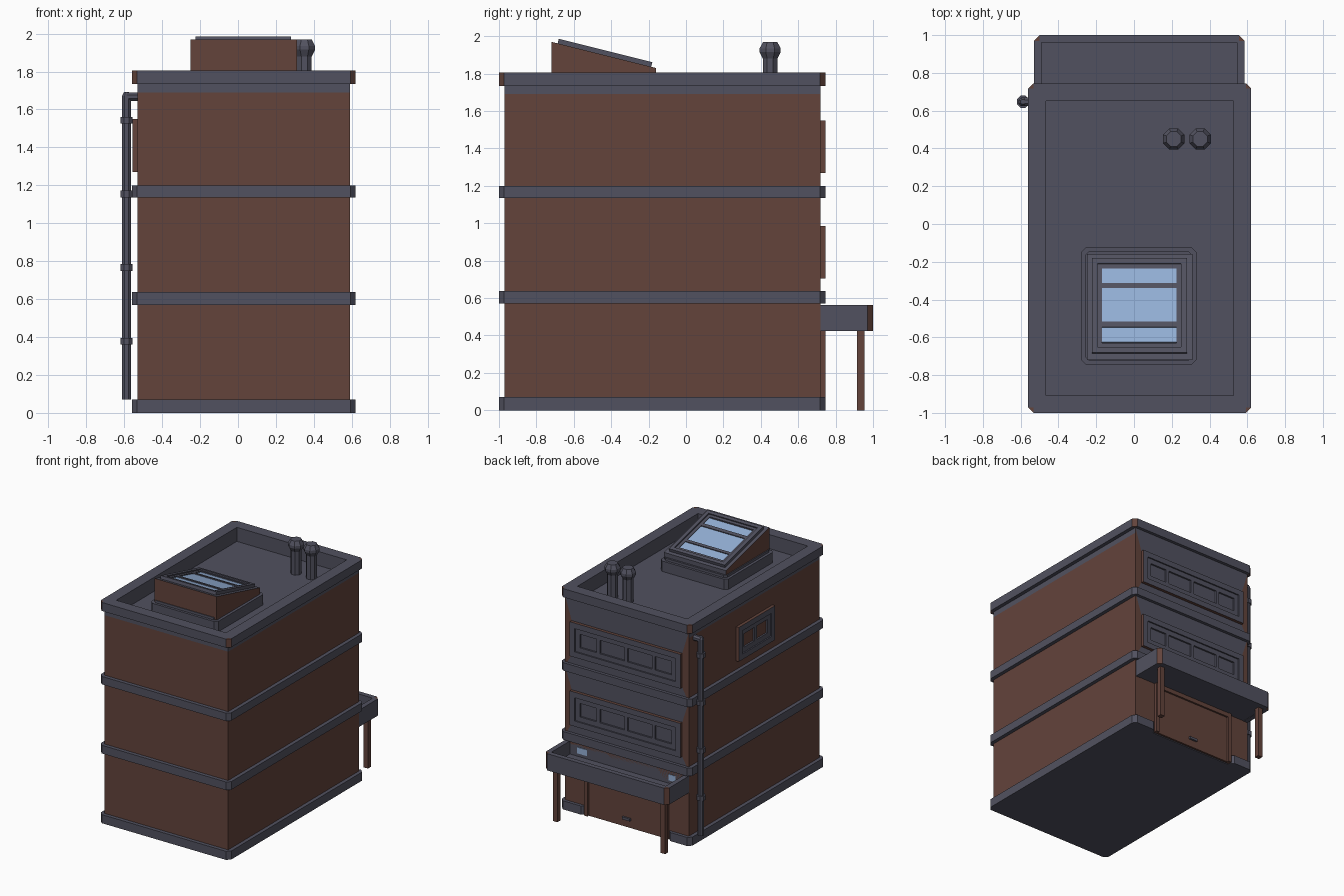
import bpy, bmesh, math
from mathutils import Matrix, Vector

if "Cube" in bpy.data.objects:
    bpy.data.objects.remove(bpy.data.objects["Cube"])


def material(name, rgb):
    m = bpy.data.materials.new(name)
    m.diffuse_color = (*rgb, 1)
    m.use_nodes = True
    m.node_tree.nodes["Principled BSDF"].inputs["Base Color"].default_value = m.diffuse_color
    return m


MATS = [material("brick brown", (0.125, 0.057, 0.044)),
        material("slate grey", (0.083, 0.083, 0.115)),
        material("glass blue", (0.30, 0.44, 0.68))]
BRICK, SLATE, BLUE = 0, 1, 2


def finish(name, bm, mx=None):
    bmesh.ops.recalc_face_normals(bm, faces=bm.faces)
    me = bpy.data.meshes.new(name)
    bm.to_mesh(me)
    bm.free()
    if mx:
        me.transform(mx)
    for m in MATS:
        me.materials.append(m)
    ob = bpy.data.objects.new(name, me)
    bpy.context.collection.objects.link(ob)
    return ob


def box(name, x, y, z, mat, bevel=0, mx=None):
    """Box from ranges; bevel chamfers the vertical edges."""
    bm = bmesh.new()
    bmesh.ops.create_cube(bm, size=1)
    for v in bm.verts:
        v.co = [r[0] if c < 0 else r[1] for c, r in zip(v.co, (x, y, z))]
    if bevel:
        es = [e for e in bm.edges if abs(e.verts[0].co.z - e.verts[1].co.z) > 1e-5]
        bmesh.ops.bevel(bm, geom=es, offset=bevel, segments=1, affect='EDGES')
    for f in bm.faces:
        f.material_index = mat
    return finish(name, bm, mx)


def rect(x, y, i=0):
    return [(x[0] + i, y[0] + i), (x[1] - i, y[0] + i), (x[1] - i, y[1] - i), (x[0] + i, y[1] - i)]


def ring(name, x, y, z, t, side=SLATE, bevel=0, mx=None):
    """Rectangular frame of width t; outer sides may have their own colour."""
    bm = bmesh.new()
    ol, oh, il, ih = [[bm.verts.new((*p, h)) for p in rect(x, y, i)]
                      for i, h in ((0, z[0]), (0, z[1]), (t, z[0]), (t, z[1]))]
    for i in range(4):
        j = (i + 1) % 4
        for a, b, m in ((ol, oh, side), (oh, ih, SLATE), (ih, il, SLATE), (il, ol, SLATE)):
            bm.faces.new((a[i], a[j], b[j], b[i])).material_index = m
    if bevel:
        es = [e for a, b in zip(ol, oh) for e in a.link_edges if e.other_vert(a) is b]
        bmesh.ops.bevel(bm, geom=es, offset=bevel, segments=1, affect='EDGES')
    return finish(name, bm, mx)


def lathe(name, prof, mx, n=8):
    """Solid of revolution from (radius, height) pairs."""
    bm = bmesh.new()
    rows = [[bm.verts.new((r * math.cos((k + .5) * math.tau / n), r * math.sin((k + .5) * math.tau / n), h))
             for k in range(n)] for r, h in prof]
    for a, b in zip(rows, rows[1:]):
        for k in range(n):
            bm.faces.new((a[k], a[(k + 1) % n], b[(k + 1) % n], b[k]))
    bm.faces.new(rows[0])
    bm.faces.new(rows[-1])
    for f in bm.faces:
        f.material_index = SLATE
    return finish(name, bm, mx)


def frame_matrix(u, v, origin):
    u, v = Vector(u), Vector(v)
    m = Matrix((u, v, u.cross(v))).transposed().to_4x4()
    m.translation = origin
    return m


X, Y = (-0.53, 0.59), (-0.97, 0.72)
WIN_X, WIN_Z = (-0.47, 0.53), ((0.705, 0.985), (1.27, 1.55))

# walls: brick with slate top band; back storeys split around the windows
bm = bmesh.new()


def quad(pts, m):
    bm.faces.new([bm.verts.new(p) for p in pts]).material_index = m


c = rect(X, Y)
for a, b in ((c[3], c[0]), (c[0], c[1]), (c[1], c[2])):
    for z0, z1, m in ((0, 1.69, BRICK), (1.69, 1.74, SLATE)):
        quad([(*a, z0), (*b, z0), (*b, z1), (*a, z1)], m)
quad([(X[1], .72, 0), (X[0], .72, 0), (X[0], .72, .6), (X[1], .72, .6)], BRICK)
for z0, z1, wz in ((0.6, 1.165, WIN_Z[0]), (1.165, 1.74, WIN_Z[1])):
    o, w = rect(X, (z0, z1)), rect(WIN_X, wz)
    for i in range(4):
        j = (i + 1) % 4
        quad([(p[0], .72, p[1]) for p in (o[j], o[i], w[i], w[j])], BRICK if i % 2 else SLATE)
    quad([(p[0], .72, p[1]) for p in w[::-1]], SLATE)
bmesh.ops.remove_doubles(bm, verts=bm.verts, dist=1e-4)
finish("walls", bm)

# ledges, roof floor and parapet
LX, LY = (-0.56, 0.62), (-1.0, 0.745)
box("base_ledge", LX, (-1.0, 0.70), (0, 0.07), SLATE, 0.028)
box("base_ledge_back_right", (0.40, 0.62), (0.6, 0.745), (0, 0.07), SLATE, 0.028)
box("base_ledge_back_left", (-0.56, -0.35), (0.6, 0.745), (0, 0.07), SLATE, 0.028)
box("lower_ledge", LX, LY, (0.57, 0.637), SLATE, 0.028)
box("upper_ledge", LX, LY, (1.135, 1.20), SLATE, 0.028)
box("roof_floor", (-0.52, 0.58), (-0.96, 0.71), (1.66, 1.69), SLATE)
ring("parapet", LX, LY, (1.735, 1.805), 0.093, bevel=0.028)
ring("parapet_inner_wall", (-0.5, 0.56), (-0.94, 0.685), (1.68, 1.74), 0.033)


# windows
def window(name, mx, w, h, bars):
    ring(name + "_frame", (-w, w), (-h, h), (0, .025), .045, BRICK, mx=mx)
    ring(name + "_inner_frame", (-w + .045, w - .045), (-h + .045, h - .045), (0, .014), .04, mx=mx)
    for b in bars:
        box(name + "_bar", (b - .014, b + .014), (-h + .08, h - .08), (0, .014), SLATE, mx=mx)


for nm, z in zip(("lower_back_window", "upper_back_window"), WIN_Z):
    window(nm, frame_matrix((-1, 0, 0), (0, 0, 1), (.03, .72, sum(z) / 2)), .5, .14, (-.25, 0, .25))
window("side_window", frame_matrix((0, -1, 0), (0, 0, 1), (-.53, -.125, 1.41)), .235, .14, (0,))

# garage door with jambs, lintel and handle
box("garage_door", (-0.35, 0.40), (0.71, 0.727), (0, 0.42), BRICK)
for x in (-0.35, 0.37):
    box("door_jamb", (x, x + .03), (0.71, 0.745), (0, 0.425), BRICK)
box("door_lintel", (-0.35, 0.40), (0.71, 0.742), (0.39, 0.425), BRICK)
box("door_handle", (-0.01, 0.06), (0.72, 0.742), (0.06, 0.08), SLATE)
for x in ((0.39, 0.48), (-0.41, -0.35)):
    box("transom_glass", x, (0.715, 0.724), (0.48, 0.53), BLUE)

# porch canopy tray and posts
ring("canopy_rim", (-0.53, 0.585), (0.68, 1.0), (0.425, 0.562), 0.04, bevel=0.03)
box("canopy_floor", (-0.50, 0.555), (0.70, 0.97), (0.427, 0.455), SLATE)
for x in (-0.46, 0.515):
    box("canopy_post", (x - .02, x + .02), (0.915, 0.955), (0, 0.43), BRICK)

# skylight: curb, sloped housing, framed glass
box("skylight_curb", (-0.28, 0.33), (-0.745, -0.125), (1.69, 1.775), SLATE, 0.025)
box("skylight_curb_top", (-0.258, 0.308), (-0.725, -0.145), (1.77, 1.795), SLATE, 0.02)
bm = bmesh.new()
prof = [(-0.72, 1.78), (-0.16, 1.78), (-0.16, 1.83), (-0.72, 1.97)]
f = bm.faces.new([bm.verts.new((-0.25, *p)) for p in prof])
ext = bmesh.ops.extrude_face_region(bm, geom=[f], use_keep_orig=True)
bmesh.ops.translate(bm, vec=(0.56, 0, 0), verts=[v for v in ext["geom"] if isinstance(v, bmesh.types.BMVert)])
bmesh.ops.recalc_face_normals(bm, faces=bm.faces)
for f in bm.faces:
    f.material_index = SLATE if f.normal.z > .5 or f.normal.y > .5 else BRICK
finish("skylight_housing", bm)
s = math.atan(0.25)
mx = frame_matrix((1, 0, 0), (0, math.cos(s), -math.sin(s)), (0.03, -0.72, 1.97))
ring("skylight_frame", (-.253, .25), (.035, .55), (0, .025), .03, mx=mx)
ring("skylight_inner_frame", (-.225, .222), (.063, .522), (0, .016), .026, mx=mx)
for v in ((.095, .175), (.205, .39), (.415, .497)):
    box("skylight_glass", (-.2, .2), v, (0, .009), BLUE, mx=mx)
for v in ((.175, .205), (.39, .415)):
    box("skylight_bar", (-.2, .2), v, (0, .016), SLATE, mx=mx)

# roof vents
for x in (0.21, 0.35):
    lathe("roof_vent", [(.042, 1.68), (.042, 1.88), (.061, 1.915), (.061, 1.935), (.042, 1.968)],
          Matrix.Translation((x, 0.45, 0)))

# drainpipe with elbow and collars
PX, PY = -0.588, 0.647
lathe("drainpipe", [(.025, .07), (.025, 1.672), (.014, 1.692)], Matrix.Translation((PX, PY, 0)))
lathe("drainpipe_elbow", [(.024, 0), (.024, .08)],
      Matrix.Translation((PX, PY, 1.668)) @ Matrix.Rotation(math.pi / 2, 4, 'Y'))
for z in (0.378, 0.767, 1.155, 1.543):
    lathe("pipe_collar", [(.035, z - .018), (.035, z + .018)], Matrix.Translation((PX, PY, 0)))
